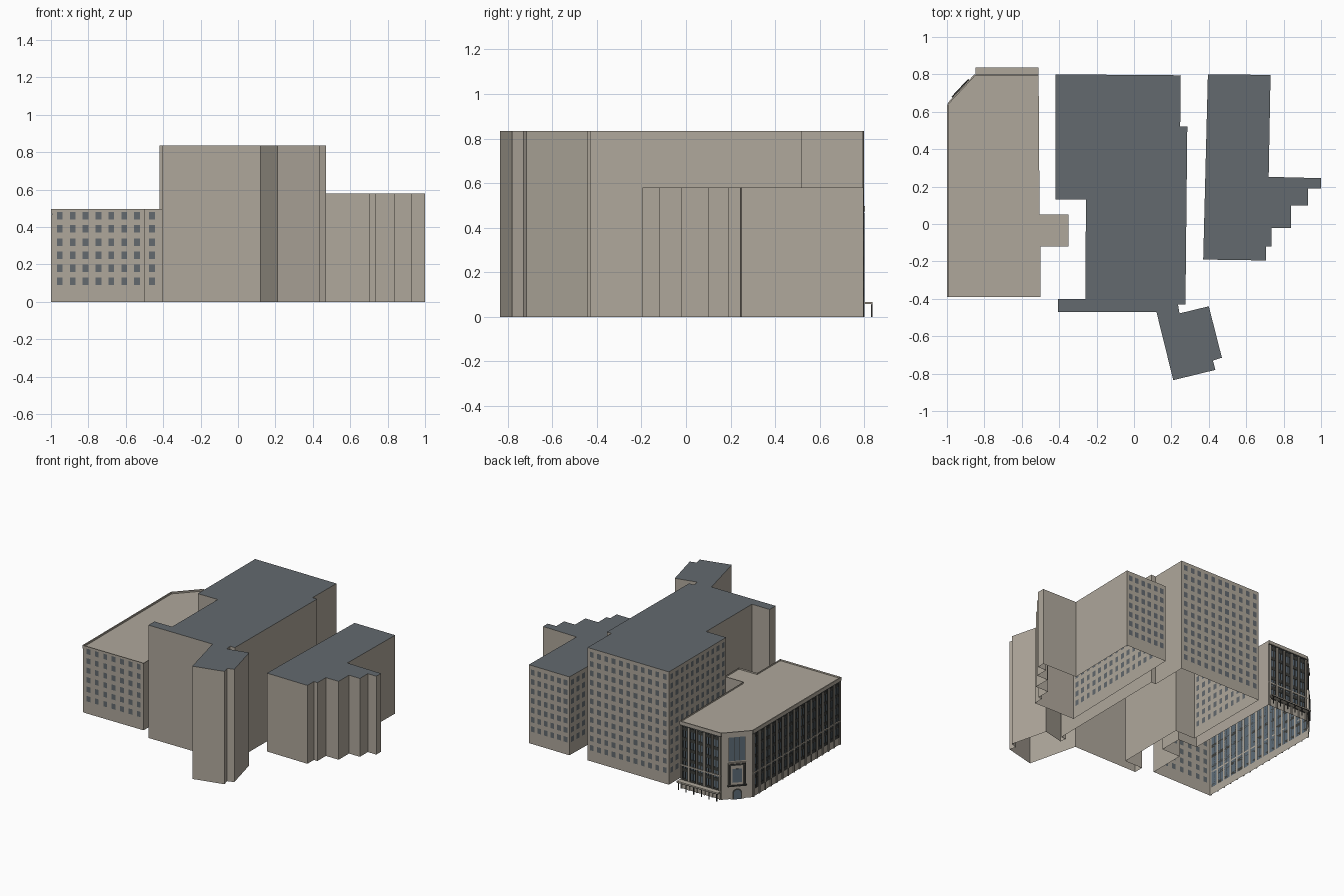
import bpy, bmesh, math
from mathutils import Vector

if "Cube" in bpy.data.objects:
    bpy.data.objects.remove(bpy.data.objects["Cube"])

WALL, ROOF, GLASS, FRAME = range(4)
MATS = []
for name, col in [("stone wall", (0.43, 0.39, 0.33)), ("slate grey", (0.125, 0.142, 0.157)),
                  ("blue grey glass", (0.11, 0.15, 0.19)), ("dark frame", (0.045, 0.046, 0.042))]:
    m = bpy.data.materials.new(name)
    m.diffuse_color = (*col, 1)
    m.use_nodes = True
    m.node_tree.nodes["Principled BSDF"].inputs["Base Color"].default_value = m.diffuse_color
    MATS.append(m)


def finish(name, bm):
    me = bpy.data.meshes.new(name)
    bm.to_mesh(me)
    bm.free()
    for m in MATS:
        me.materials.append(m)
    ob = bpy.data.objects.new(name, me)
    bpy.context.collection.objects.link(ob)


def face(bm, pts, mat):
    f = bm.faces.new([bm.verts.new(p) for p in pts])
    f.material_index = mat
    return f


class Side:
    """A wall line from p to q, outside on its right; maps (along, out, up) to space."""
    def __init__(self, p, q):
        self.p, d = Vector((*p, 0)), Vector((q[0] - p[0], q[1] - p[1], 0))
        self.len, self.d = d.length, d.normalized()
        self.n = Vector((self.d.y, -self.d.x, 0))

    def at(self, u, out, z):
        return self.p + self.d * u + self.n * out + Vector((0, 0, z))

    def panel(self, bm, us, zs, mat):
        """Flat wall cut into a grid; odd-odd cells take the window colour."""
        for i in range(len(us) - 1):
            for j in range(len(zs) - 1):
                a, b, c, e = us[i], us[i + 1], zs[j], zs[j + 1]
                face(bm, [self.at(a, 0, c), self.at(b, 0, c), self.at(b, 0, e), self.at(a, 0, e)],
                     mat if i % 2 and j % 2 else WALL)

    def block(self, bm, u0, u1, z0, z1, out, mat, back=0.0):
        """Box standing on the wall."""
        a = [self.at(u, o, z0) for u, o in ((u0, back), (u0, out), (u1, out), (u1, back))]
        b = [v + Vector((0, 0, z1 - z0)) for v in a]
        face(bm, b[::-1], mat)
        face(bm, a, mat)
        for i in range(4):
            k = (i + 1) % 4
            face(bm, [a[i], b[i], b[k], a[k]][::-1], mat)


def breaks(start, end, centres, size):
    out = [start]
    for c in centres:
        out += [c - size / 2, c + size / 2]
    return out + [end]


def spread(n, a, b):
    return [a + (b - a) * (i + 0.5) / n for i in range(n)]


def shell(name, pts, h, windowed, rows, roof, skip=(), parapet=False):
    """Open-bottomed building; windowed maps side number to column centres."""
    bm = bmesh.new()
    sides = [Side(p, pts[(i + 1) % len(pts)]) for i, p in enumerate(pts)]
    for i, s in enumerate(sides):
        if i in skip:
            continue
        n = windowed.get(i, 0)
        if n:
            s.panel(bm, breaks(0, s.len, spread(n, 0.005, s.len - 0.005), 0.031),
                    breaks(0, h, rows, 0.04), ROOF)
        else:
            s.panel(bm, [0, s.len], [0, h], WALL)
    cap = face(bm, [(x, y, h) for x, y in pts], roof)
    bm.normal_update()
    if parapet:
        bmesh.ops.inset_region(bm, faces=[cap], thickness=0.009, use_even_offset=True)
        bmesh.ops.inset_region(bm, faces=[cap], thickness=0.0005, depth=-0.012, use_even_offset=True)
    finish(name, bm)
    return sides


# central tower block with its turned front wing
shell("central_block", [
    (-0.42, 0.80), (-0.42, 0.13), (-0.257, 0.13), (-0.26, -0.40), (-0.405, -0.40), (-0.405, -0.47),
    (0.12, -0.47), (0.21, -0.835), (0.435, -0.78), (0.422, -0.73), (0.47, -0.715), (0.40, -0.44),
    (0.243, -0.478), (0.235, -0.43), (0.275, -0.43), (0.285, 0.52), (0.247, 0.52), (0.25, 0.795)],
    0.835, {0: 11, 17: 11}, [0.10 + 0.069 * i for i in range(11)], ROOF)

# stepped block on the right
shell("stepped_block", [
    (0.395, 0.80), (0.37, -0.19), (0.705, -0.195), (0.705, -0.12), (0.735, -0.12), (0.735, -0.022),
    (0.84, -0.022), (0.84, 0.098), (0.93, 0.098), (0.93, 0.19), (1.0, 0.19), (1.0, 0.245),
    (0.72, 0.252), (0.73, 0.797)],
    0.58, {0: 16, 13: 6}, [0.11 + 0.07 * i for i in range(7)], ROOF)

# low corner building; sides 0, 7 and 8 are the decorated fronts
H = 0.497
sides = shell("corner_building", [
    (-0.992, 0.64), (-0.992, -0.39), (-0.50, -0.39), (-0.50, -0.12), (-0.35, -0.12), (-0.35, 0.05),
    (-0.505, 0.05), (-0.51, 0.795), (-0.847, 0.795)],
    H, {1: 7, 3: 2}, [0.11 + 0.07 * i for i in range(6)], WALL, skip=(0, 7, 8), parapet=True)
left, back, corner = sides[0], sides[7], sides[8]

# tall glazed bays between piers
bm_wall, bm_trim, bm_pier = bmesh.new(), bmesh.new(), bmesh.new()
Z0, Z1 = 0.055, 0.465
for s, n in ((left, 15), (back, 5)):
    bay = (s.len - 0.02) / n
    centres, w = spread(n, 0.01, s.len - 0.01), bay * 0.74
    s.panel(bm_wall, breaks(0, s.len, centres, w), [0, Z0, Z1, H], GLASS)
    for c in centres:
        for u in (c - w / 2, c - 0.003, c + w / 2 - 0.006):      # jambs and mullion
            s.block(bm_trim, u, u + 0.006, Z0, Z1, 0.004, FRAME)
        for k in range(6):                                       # spandrels at floors
            z = Z0 + k * 0.076
            s.block(bm_trim, c - w / 2, c + w / 2, z, z + 0.024, 0.003, FRAME)
    for i in range(n + 1):                                       # piers
        u = 0.01 + i * bay
        s.block(bm_pier, u - 0.005, u + 0.005, 0, Z1, 0.007, WALL)
    s.block(bm_pier, 0, s.len, 0.17, 0.18, 0.006, WALL)          # string course
    s.block(bm_pier, 0, s.len, Z1 + 0.008, H, 0.008, WALL)       # cornice
    s.block(bm_trim, 0, s.len, Z1, Z1 + 0.008, 0.005, FRAME)

# cut corner: tall window, framed surround and arched door
s, m = corner, corner.len / 2
s.panel(bm_wall, [0, m - 0.055, m + 0.055, s.len], [0, 0.28, 0.455, H], GLASS)
s.block(bm_pier, 0, s.len, Z1 + 0.008, H, 0.008, WALL)
for u in (m - 0.058, m - 0.02, m + 0.017, m + 0.055):
    s.block(bm_trim, u, u + 0.003, 0.28, 0.455, 0.004, FRAME)
s.block(bm_pier, m - 0.06, m + 0.06, 0.10, 0.27, 0.009, WALL)
for u in (m - 0.058, m + 0.044):
    s.block(bm_trim, u, u + 0.014, 0.11, 0.25, 0.014, FRAME)
s.block(bm_trim, m - 0.058, m + 0.058, 0.25, 0.262, 0.014, FRAME)
s.block(bm_trim, m - 0.032, m + 0.032, 0.125, 0.225, 0.012, GLASS)
s.block(bm_trim, m - 0.065, m + 0.065, 0.096, 0.106, 0.016, FRAME)
for r, out, mat in ((0.046, 0.008, WALL), (0.034, 0.010, FRAME), (0.024, 0.012, GLASS)):
    arc = [s.at(m + r * math.cos(a), out, 0.045 + r * math.sin(a))
           for a in [math.pi * k / 12 for k in range(13)]]
    face(bm_trim, [s.at(m - r, out, 0), s.at(m + r, out, 0)] + arc, mat)

finish("glazed_walls", bm_wall)
finish("window_frames", bm_trim)
finish("piers_and_cornice", bm_pier)

# entrance canopy on thin posts along the back
bm = bmesh.new()
s = back
s.block(bm, 0, s.len, 0.058, 0.066, 0.043, WALL, back=0.005)
s.block(bm, 0, s.len, 0.054, 0.058, 0.043, FRAME, back=0.037)
for u in spread(6, -0.02, s.len + 0.02):
    s.block(bm, u - 0.003, u + 0.003, 0, 0.055, 0.041, FRAME, back=0.036)
finish("entrance_canopy", bm)
